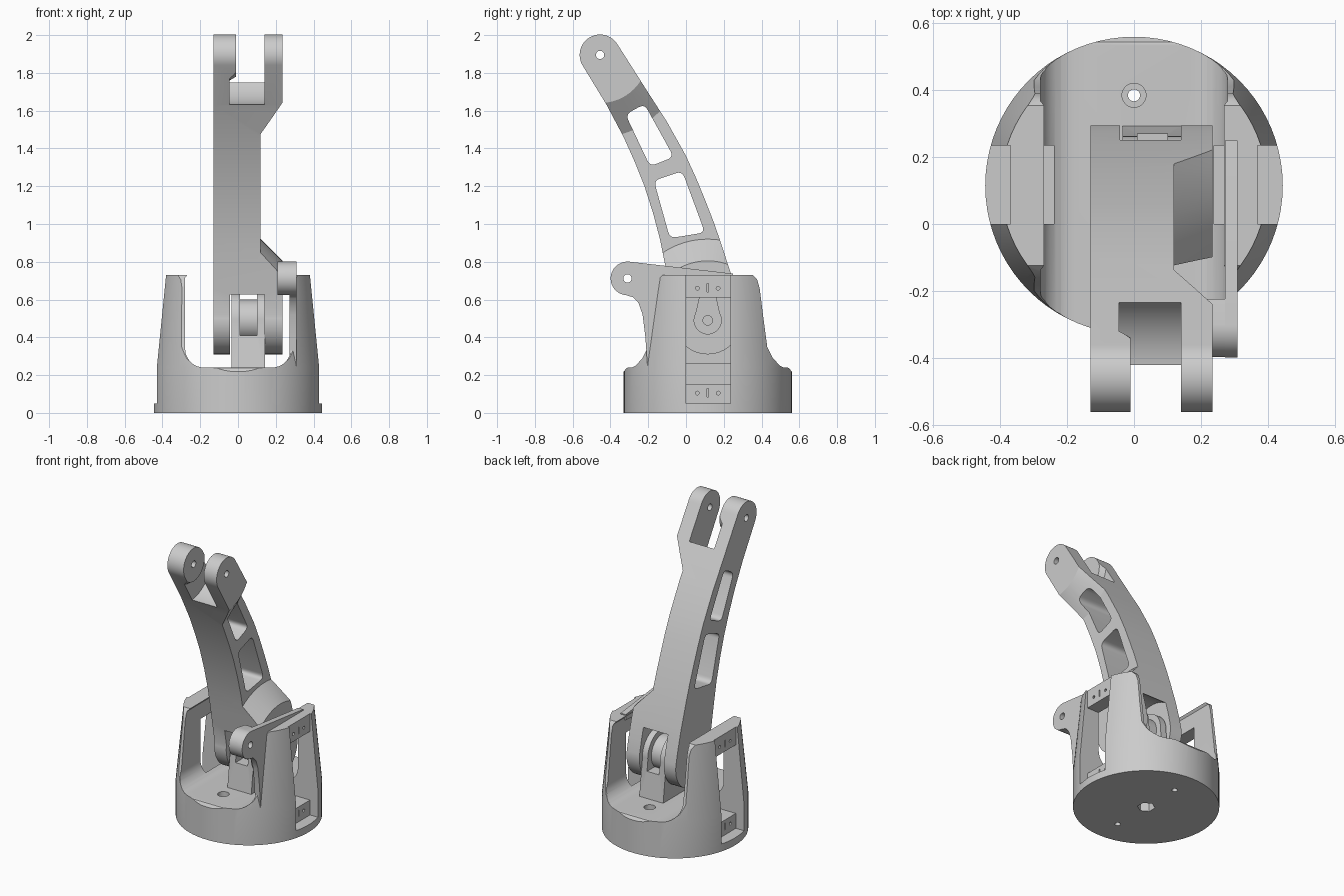
import bpy, bmesh
from math import sin, cos, pi, radians
from mathutils import Matrix, Vector

if "Cube" in bpy.data.objects:
    bpy.data.objects.remove(bpy.data.objects["Cube"])

PIVOT = (0.115, 0.49)      # lower arm joint (y, z)
TIP = (-0.455, 1.895)      # upper arm joint (y, z)


def finish(name, bm):
    bmesh.ops.recalc_face_normals(bm, faces=bm.faces[:])
    me = bpy.data.meshes.new(name)
    bm.to_mesh(me)
    bm.free()
    ob = bpy.data.objects.new(name, me)
    bpy.context.collection.objects.link(ob)
    return ob


def arc(c, r, a0, a1, n):
    return [(c[0] + r * cos(radians(a0 + (a1 - a0) * i / n)),
             c[1] + r * sin(radians(a0 + (a1 - a0) * i / n))) for i in range(n + 1)]


def rounded(pts, r, n=5):
    out = []
    for i, p in enumerate(pts):
        p, a, b = Vector(p), Vector(pts[i - 1]), Vector(pts[(i + 1) % len(pts)])
        s, e = p + (a - p).normalized() * r, p + (b - p).normalized() * r
        for k in range(n + 1):
            t = k / n
            out.append(tuple(s * (1 - t) ** 2 + p * 2 * t * (1 - t) + e * t * t))
    return out


def prism(name, pts, lo, hi, axis='X'):
    """Extrude a (y,z) outline along x, or an (x,z) outline along y."""
    bm = bmesh.new()
    put = (lambda d, p: (d, p[0], p[1])) if axis == 'X' else (lambda d, p: (p[0], d, p[1]))
    f = bm.faces.new([bm.verts.new(put(lo, p)) for p in pts])
    ext = bmesh.ops.extrude_face_region(bm, geom=[f])
    vs = [v for v in ext['geom'] if isinstance(v, bmesh.types.BMVert)]
    bmesh.ops.translate(bm, verts=vs, vec=put(hi - lo, (0, 0)))
    return finish(name, bm)


def box(name, x0, x1, y0, y1, z0, z1):
    return prism(name, [(y0, z0), (y1, z0), (y1, z1), (y0, z1)], min(x0, x1), max(x0, x1))


def drum(name, c, r, lo, hi, r2=None, axis='X', seg=48):
    """Cylinder or cone: along x at (y,z), or along z at (x,y)."""
    bm = bmesh.new()
    bmesh.ops.create_cone(bm, cap_ends=True, segments=seg, radius1=r,
                          radius2=r if r2 is None else r2, depth=hi - lo)
    mid = (lo + hi) / 2
    if axis == 'X':
        m = Matrix.Translation((mid, c[0], c[1])) @ Matrix.Rotation(pi / 2, 4, 'Y')
    else:
        m = Matrix.Translation((c[0], c[1], mid))
    bm.transform(m)
    return finish(name, bm)


def boolean(ob, other, op='DIFFERENCE'):
    other.hide_render = True
    mod = ob.modifiers.new('cut', 'BOOLEAN')
    mod.operation, mod.object, mod.solver = op, other, 'EXACT'
    bpy.context.view_layer.update()
    dg = bpy.context.evaluated_depsgraph_get()
    me = bpy.data.meshes.new_from_object(ob.evaluated_get(dg))
    ob.modifiers.clear()
    ob.data = me
    bpy.data.objects.remove(other)
    return ob


# --- base: tapered drum with a U-shaped slot leaving two towers
bm = bmesh.new()
rings = []
for r, z in [(0.445, 0), (0.445, 0.24), (0.398, 0.73)]:
    rings.append([bm.verts.new((r * cos(2 * pi * i / 80), 0.115 + r * sin(2 * pi * i / 80), z))
                  for i in range(80)])
for a, b in zip(rings, rings[1:]):
    for i in range(80):
        bm.faces.new((a[i], a[(i + 1) % 80], b[(i + 1) % 80], b[i]))
bm.faces.new(rings[0])
bm.faces.new(rings[-1])
base = finish('base', bm)

half = [(0.5, -0.1), (0.5, 0.2), (0.443, 0.22), (0.43, 0.238), (0.385, 0.248), (0.345, 0.29),
        (0.315, 0.35), (0.295, 0.5), (0.275, 0.66), (0.262, 0.705), (0.235, 0.735)]
outline = [(0.115 + y, z) for y, z in half] + [(0.115 - y, z) for y, z in reversed(half)]
boolean(base, prism('side_trim', outline, -1, 1), 'INTERSECT')

right = [(0.265, 1), (0.265, 0.735), (0.28, 0.715)] + arc((0.18, 0.34), 0.1, 0, -90, 8)
slot = right + [(-x, z) for x, z in reversed(right)]
boolean(base, prism('slot', slot, -1, 1, 'Y'))

# servo pockets, windows and screw details, mirrored
for s in (-1, 1):
    boolean(base, box('pocket', s * 0.37, s * 0.5, 0, 0.235, 0.05, 0.9))
    boolean(base, box('window', s * 0.24, s * 0.42, 0, 0.235, 0.15, 0.61))
    for z in (0.105, 0.66):
        boolean(base, box('slit', s * 0.33, s * 0.4, 0.111, 0.119, z - 0.02, z + 0.025))
        for y in (0.06, 0.17):
            lo, hi = sorted((s * 0.33, s * 0.4))
            boolean(base, drum('screw', (y, z), 0.01, lo, hi, seg=12))
    # floor bolt holes
    y = 0.115 + s * 0.27
    boolean(base, drum('bolt', (0, y), 0.018, -0.1, 0.4, axis='Z', seg=24))
    boolean(base, drum('bore', (0, y), 0.036, 0.2, 0.4, axis='Z', seg=24))
boolean(base, drum('hex_socket', (0, 0.115), 0.055, -0.1, 0.12, axis='Z', seg=6))

# --- pedestal inside the lower fork
ped = prism('pedestal', [(-0.065, 0.22)] + arc(PIVOT, 0.148, 185, -5, 28) + [(0.295, 0.22)],
            -0.035, 0.142)
groove = box('groove', 0.01, 0.1, -0.3, 0.5, 0.41, 0.9)
boolean(groove, drum('core', PIVOT, 0.11, -0.2, 0.3))
boolean(ped, groove)

# --- curved arm
left_edge = [(-0.088, 0.66), (-0.11, 0.78), (-0.138, 0.92), (-0.175, 1.06), (-0.22, 1.2),
             (-0.272, 1.33), (-0.33, 1.46), (-0.42, 1.63)]
right_edge = [(-0.2, 1.695), (-0.1, 1.54), (0, 1.36), (0.055, 1.24), (0.1, 1.13),
              (0.145, 1.015), (0.185, 0.9), (0.24, 0.73), (0.275, 0.6)]
arm = prism('arm', arc(PIVOT, 0.18, 10, -190, 30) + left_edge
            + arc(TIP, 0.108, 210, 30, 24) + right_edge, -0.13, 0.235)

# recessed right flank, leaving conical shoulders at both joints
flank = box('flank', 0.12, 0.29, -1, 1, 0, 2.5)
boolean(flank, drum('shoulder', PIVOT, 0.45, 0.10, 0.30, 0.25, seg=64))
boolean(flank, drum('shoulder', TIP, 0.466, 0.10, 0.30, 0.153, seg=64))
boolean(arm, flank)

# fork gaps; the upper one keeps a round boss on the left prong
boolean(arm, drum('gap', PIVOT, 0.24, -0.042, 0.14, seg=64))
gap = drum('gap', TIP, 0.265, -0.045, 0.14, seg=64)
boolean(gap, drum('boss', TIP, 0.144, -0.06, -0.01, 0.115))
boolean(arm, gap)

# lightening windows, joint holes and horn recess
for pts in ([(-0.32, 1.58), (-0.22, 1.635), (-0.065, 1.355), (-0.19, 1.305)],
            [(-0.17, 1.23), (-0.02, 1.28), (0.1, 0.955), (-0.085, 0.925)]):
    boolean(arm, prism('opening', rounded(pts, 0.035), -0.5, 0.5))
boolean(arm, drum('hole', TIP, 0.022, -0.5, 0.5, seg=24))
boolean(arm, drum('hole', PIVOT, 0.025, -0.5, 0.5, seg=24))
horn = arc(PIVOT, 0.072, 150, 390, 24) + [(0.158, 0.61), (0.072, 0.61)]
boolean(arm, prism('horn_recess', horn, 0.215, 0.4))

# --- fixed link bracket on the right tower
HUB = (-0.31, 0.712)
bracket = prism('link_bracket', arc(HUB, 0.089, 265, 85, 20)
                + [(0.25, 0.737), (0.25, 0.70), (-0.1, 0.68), (-0.15, 0.6), (-0.2, 0.19),
                   (-0.215, 0.4), (-0.23, 0.52), (-0.25, 0.58), (-0.28, 0.612)], 0.272, 0.31)
boolean(bracket, prism('hub', arc(HUB, 0.0885, 262, 84, 20)
                       + [(-0.225, 0.788), (-0.23, 0.66), (-0.27, 0.63)], 0.21, 0.30), 'UNION')
boolean(bracket, drum('hole', HUB, 0.022, 0, 0.5, seg=24))

# --- smooth curved walls, keep crisp edges
for ob in (base, ped, arm, bracket):
    bpy.ops.object.select_all(action='DESELECT')
    ob.select_set(True)
    bpy.context.view_layer.objects.active = ob
    bpy.ops.object.shade_smooth_by_angle(angle=radians(30))
